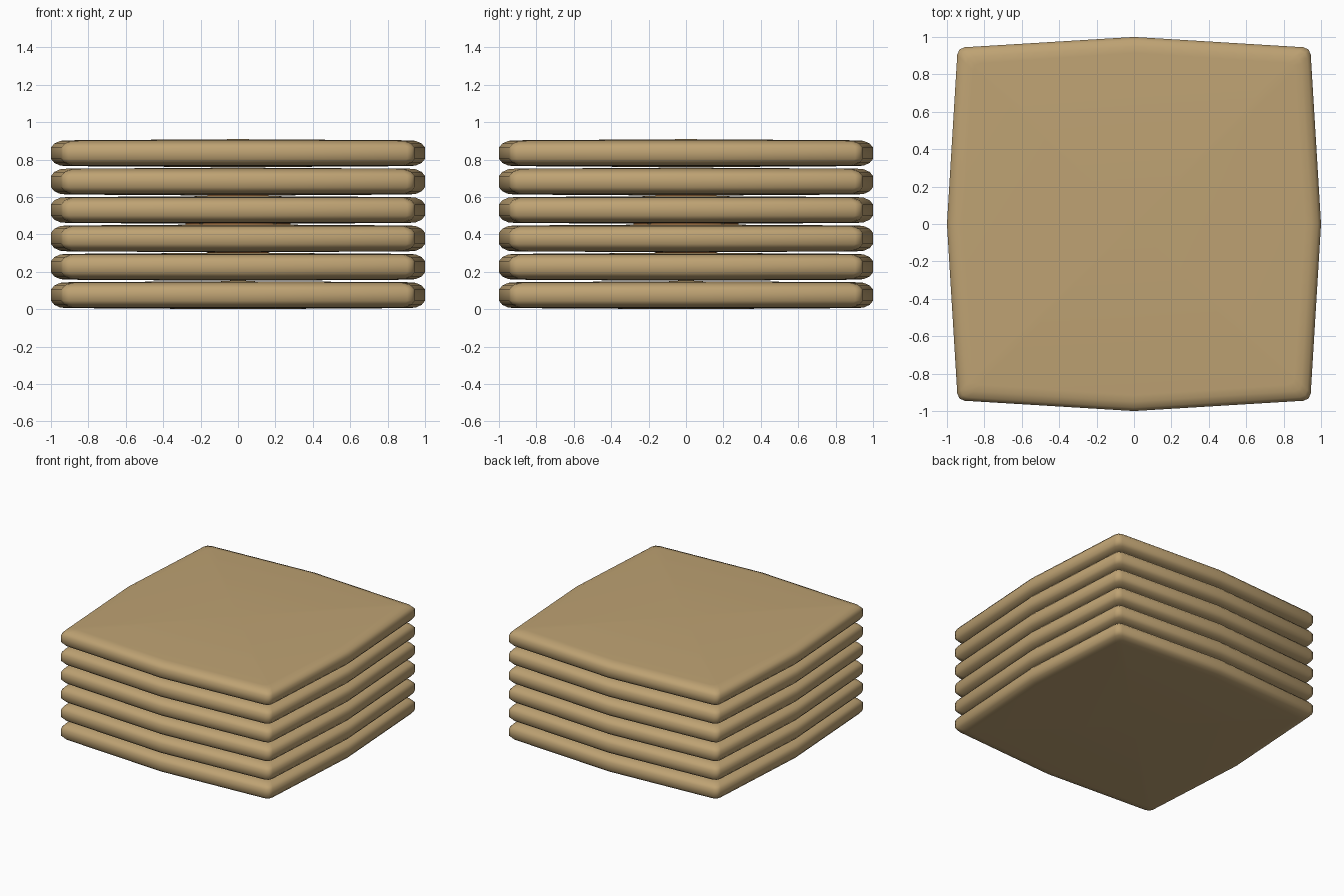
import bpy, bmesh

if "Cube" in bpy.data.objects:
    bpy.data.objects.remove(bpy.data.objects["Cube"])

def material(name, rgb):
    m = bpy.data.materials.new(name)
    m.diffuse_color = (*rgb, 1)
    m.use_nodes = True
    m.node_tree.nodes["Principled BSDF"].inputs["Base Color"].default_value = m.diffuse_color
    return m

TAN = material("toasted tan", (0.515, 0.362, 0.171))
ORANGE = material("burnt orange", (0.36, 0.12, 0.03))

PITCH, HALF = 0.1518, 0.075
# (inset, height) steps of the rounded rim, from bottom to top
RIM = [(0.085, -0.069), (0.05, -0.066), (0.018, -0.052), (0.0, -0.03),
       (0.0, 0.03), (0.018, 0.052), (0.05, 0.066), (0.085, 0.069)]

def outline(inset):
    """Square with slightly bowed sides and small rounded corners."""
    m, c = 1 - inset, 0.945 - inset
    r = 0.04
    quarter = [(m, 0), (c, c - r), (c - 0.3 * r, c - 0.3 * r), (c - r, c)]
    pts = []
    for _ in range(4):
        pts += quarter
        quarter = [(-y, x) for x, y in quarter]
    return pts

def slab(name, z):
    bm = bmesh.new()
    rings = [[bm.verts.new((x, y, h)) for x, y in outline(i)] for i, h in RIM]
    n = len(rings[0])
    for a, b in zip(rings, rings[1:]):
        for k in range(n):
            bm.faces.new((a[k], a[(k + 1) % n], b[(k + 1) % n], b[k]))
    # gently domed top and bottom
    for ring, h in ((rings[0], -HALF), (rings[-1], HALF)):
        mid = bm.verts.new((0, 0, h))
        for k in range(n):
            bm.faces.new((ring[k], ring[(k + 1) % n], mid))
    bmesh.ops.recalc_face_normals(bm, faces=bm.faces)
    for f in bm.faces:
        f.smooth = True
    me = bpy.data.meshes.new(name)
    bm.to_mesh(me)
    bm.free()
    me.materials.append(TAN)
    ob = bpy.data.objects.new(name, me)
    ob.location.z = z
    bpy.context.collection.objects.link(ob)

# six stacked slabs
for i in range(6):
    slab(f"slab_{i + 1}", HALF + i * PITCH)

# hidden filling, only glimpsed through the middle gaps
bpy.ops.mesh.primitive_uv_sphere_add(segments=24, ring_count=12, radius=1,
                                     location=(0, 0, 0.4545))
core = bpy.context.object
core.name = "filling"
core.scale = (0.28, 0.28, 0.19)
core.data.materials.append(ORANGE)
bpy.ops.object.shade_smooth()
